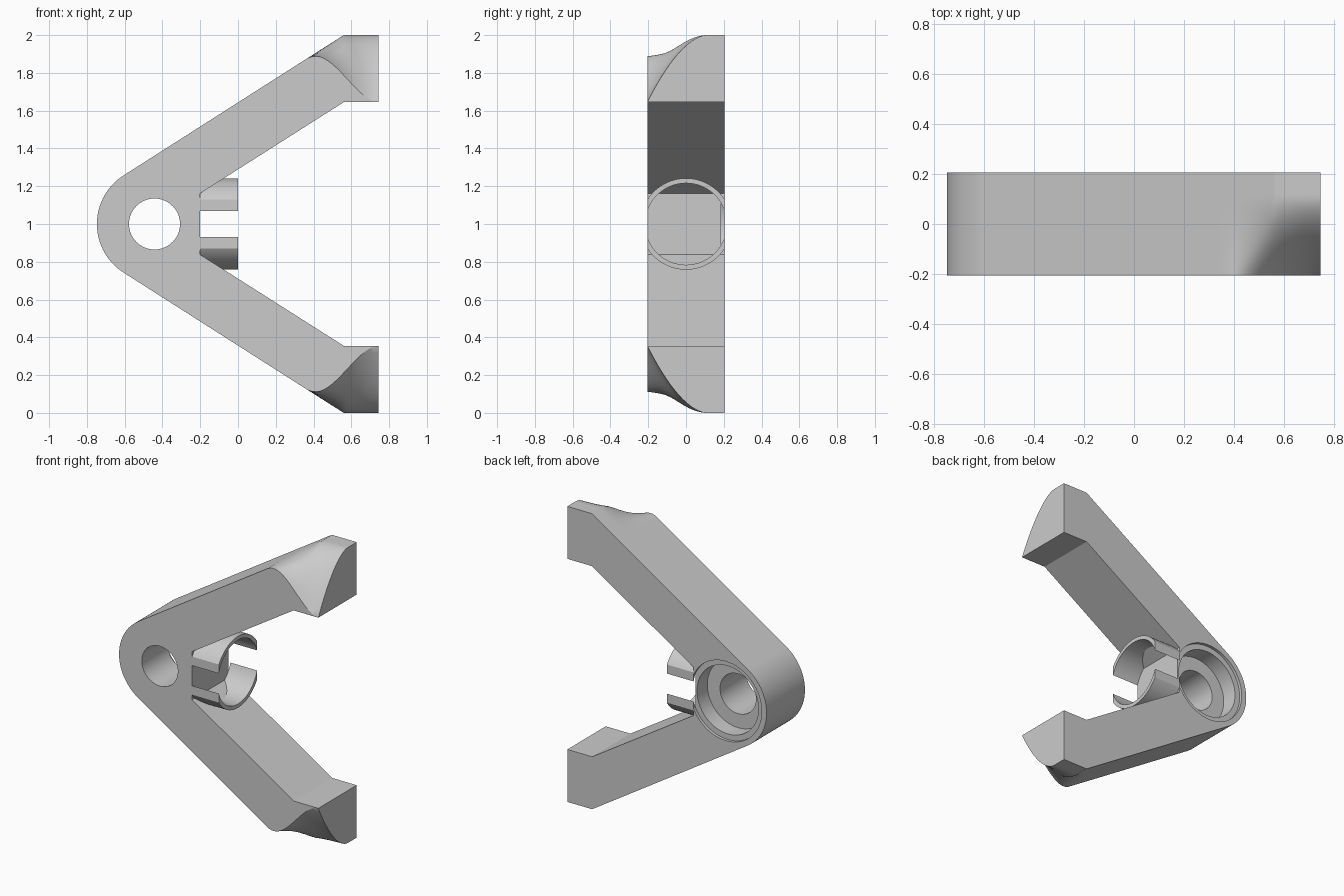
import bpy, bmesh
from math import sin, cos, acos, atan, pi, radians

old = bpy.data.objects.get("Cube")
if old:
    bpy.data.objects.remove(old, do_unlink=True)

HALF = 0.205                 # half thickness in y
SLOPE = 0.635                # arm slope
HUB_X, HUB_R = -0.442, 0.305
SEAM, BEND, END = 0.3, 0.56, 0.745
INNER_X = -0.2

grey = bpy.data.materials.new("light_grey")
grey.use_nodes = True
grey.diffuse_color = (0.6, 0.6, 0.6, 1)
grey.node_tree.nodes["Principled BSDF"].inputs["Base Color"].default_value = (0.6, 0.6, 0.6, 1)


def finish(name, bm):
    bmesh.ops.remove_doubles(bm, verts=bm.verts, dist=1e-5)
    bmesh.ops.recalc_face_normals(bm, faces=bm.faces)
    mesh = bpy.data.meshes.new(name)
    bm.to_mesh(mesh)
    bm.free()
    mesh.materials.append(grey)
    obj = bpy.data.objects.new(name, mesh)
    bpy.context.collection.objects.link(obj)
    return obj


def prism(name, outline, shift):
    """Extrude a closed outline of 3D points by a vector."""
    bm = bmesh.new()
    face = bm.faces.new([bm.verts.new(p) for p in outline])
    ext = bmesh.ops.extrude_face_region(bm, geom=[face])["geom"]
    verts = [g for g in ext if isinstance(g, bmesh.types.BMVert)]
    bmesh.ops.translate(bm, verts=verts, vec=shift)
    return finish(name, bm)


def smooth(obj):
    bpy.ops.object.select_all(action='DESELECT')
    obj.select_set(True)
    bpy.context.view_layer.objects.active = obj
    bpy.ops.object.shade_smooth_by_angle(angle=radians(30))


def arc(radius, start, stop, steps):
    for i in range(steps + 1):
        a = start + (stop - start) * i / steps
        yield radius * cos(a), radius * sin(a)


def outer(x):
    return 2 + (x - BEND) * SLOPE


def inner(x):
    return 1.645 + min(0, x - BEND) * SLOPE


# V-shaped body: rounded hub and the straight part of both arms
tilt = atan(SLOPE)
outline = [(HUB_X + c, 1 + s) for c, s in arc(HUB_R, pi / 2 + tilt, 3 * pi / 2 - tilt, 40)]
outline += [(SEAM, 2 - outer(SEAM)), (SEAM, 2 - inner(SEAM)), (INNER_X, 2 - inner(INNER_X)),
            (INNER_X, inner(INNER_X)), (SEAM, inner(SEAM)), (SEAM, outer(SEAM))]
body = prism("bracket_body", [(x, -HALF, z) for x, z in outline], (0, 2 * HALF, 0))

# Stepped bore through the hub, wide at the back
for radius, start in ((0.135, -0.3), (0.23, HALF - 0.13), (0.268, HALF - 0.02)):
    ring = [(HUB_X + c, start, 1 + s) for c, s in arc(radius, 0, 2 * pi, 64)][:-1]
    cutter = prism("bore_cutter", ring, (0, 0.3 - start, 0))
    cutter.hide_render = True
    mod = body.modifiers.new("bore", 'BOOLEAN')
    mod.operation, mod.solver, mod.object = 'DIFFERENCE', 'EXACT', cutter
    bpy.context.view_layer.objects.active = body
    bpy.ops.object.modifier_apply(modifier=mod.name)
    bpy.data.objects.remove(cutter, do_unlink=True)
smooth(body)


# Arm tips: lofted sections, with the outer front corner scooped away
def tip_top(x, y):
    w = (max(0, 0.11 - y) / (0.11 + HALF)) ** 1.76
    u = min(1, max(0, (x - 0.36) / (END - 0.36)))
    k = 0.1 * w + 1e-6
    h = max(k - abs(outer(x) - 2), 0) / k
    base = min(outer(x), 2) - h * h * k / 4
    return max(inner(x), base - u * u * (3 - 2 * u) * w * (2 - inner(END)))


def arm_tip(name, flip):
    xs = [SEAM + (BEND - SEAM) * i / 16 for i in range(16)]
    xs += [BEND + (END - BEND) * i / 12 for i in range(13)]
    n = 24
    ys = [-HALF + 2 * HALF * i / n for i in range(n + 1)]
    bm = bmesh.new()
    loops = []
    for x in xs:
        pts = [(x, y, tip_top(x, y)) for y in ys]
        pts += [(x, HALF, inner(x)), (x, -HALF, inner(x))]
        loops.append([bm.verts.new((a, b, 2 - c if flip else c)) for a, b, c in pts])
    for la, lb in zip(loops, loops[1:]):
        for i in range(len(la)):
            j = (i + 1) % len(la)
            bm.faces.new((la[i], la[j], lb[j], lb[i]))
    bm.faces.new(loops[0])
    bm.faces.new(loops[-1])
    smooth(finish(name, bm))


arm_tip("upper_arm_tip", False)
arm_tip("lower_arm_tip", True)

# Split socket: thin tube along x, trimmed flush with the front and back
R_OUT, R_IN = 0.242, 0.216
for name, side in (("upper_socket_half", 1), ("lower_socket_half", -1)):
    a, b = acos(HALF / R_OUT), acos(HALF / R_IN)
    section = list(arc(R_OUT, a, pi - a, 40)) + list(arc(R_IN, pi - b, b, 40))
    smooth(prism(name, [(INNER_X, y, 1 + side * z) for y, z in section], (-INNER_X, 0, 0)))
